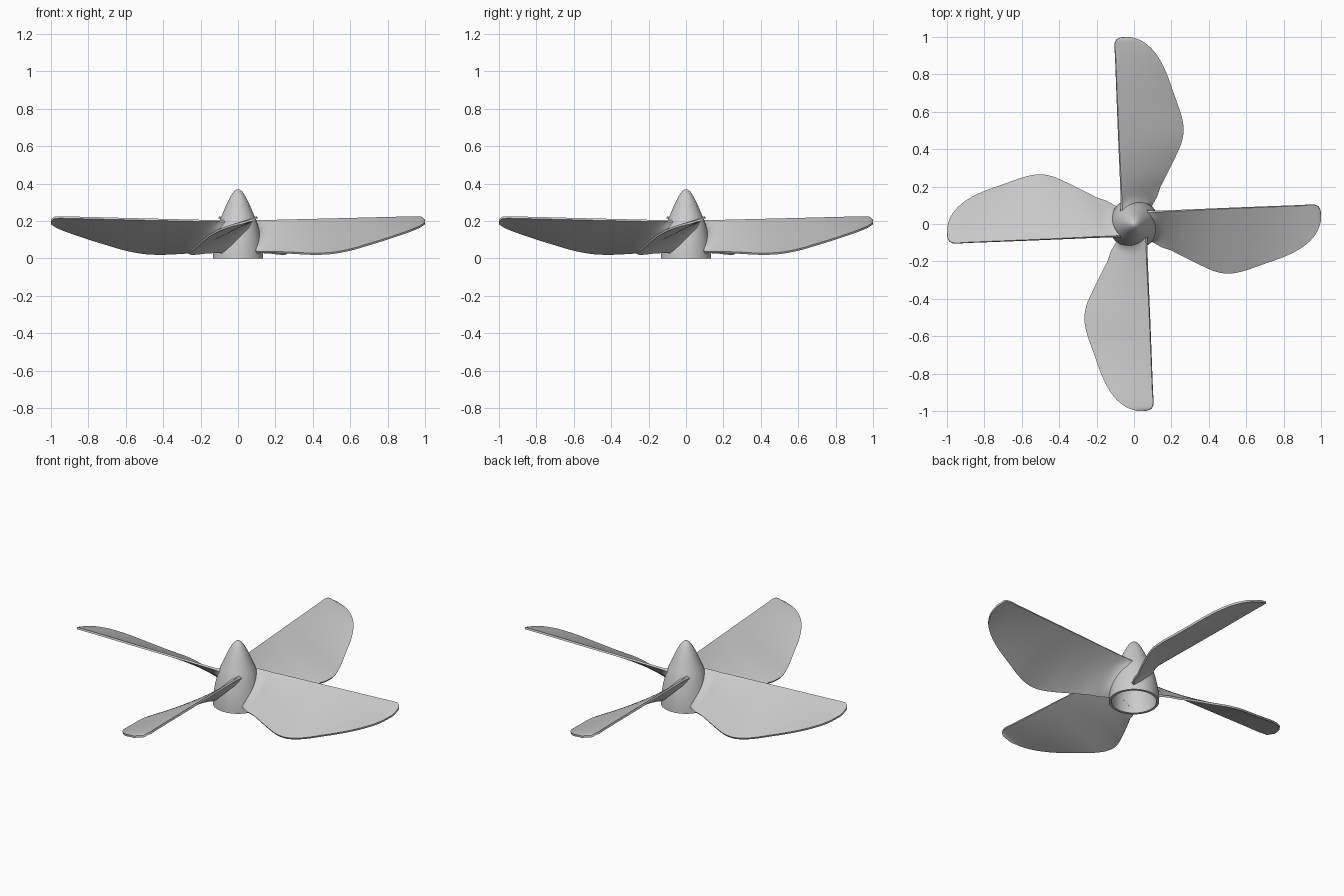
import bpy, bmesh, math
from mathutils import Matrix, Vector

if "Cube" in bpy.data.objects:
    bpy.data.objects.remove(bpy.data.objects["Cube"])


def curve(points, x):
    """Smooth interpolation through a short list of (x, value) points."""
    n = len(points)
    i = 0
    while i < n - 2 and x > points[i + 1][0]:
        i += 1

    def slope(k):
        a, b = points[max(k - 1, 0)], points[min(k + 1, n - 1)]
        return (b[1] - a[1]) / (b[0] - a[0])
    (x0, y0), (x1, y1) = points[i], points[i + 1]
    h = x1 - x0
    t = min(max((x - x0) / h, 0), 1)
    return (y0 * (2 * t**3 - 3 * t**2 + 1) + y1 * (3 * t**2 - 2 * t**3)
            + h * slope(i) * (t**3 - 2 * t**2 + t) + h * slope(i + 1) * (t**3 - t**2))


def finish(bm, name, angle):
    bmesh.ops.recalc_face_normals(bm, faces=bm.faces)
    mesh = bpy.data.meshes.new(name)
    bm.to_mesh(mesh)
    bm.free()
    ob = bpy.data.objects.new(name, mesh)
    bpy.context.collection.objects.link(ob)
    bpy.ops.object.select_all(action='DESELECT')
    ob.select_set(True)
    bpy.context.view_layer.objects.active = ob
    bpy.ops.object.shade_smooth_by_angle(angle=math.radians(angle))
    return ob


# Hub: hollow pointed spinner, open at the bottom
HUB = [(0, .135), (.05, .132), (.1, .125), (.15, .114), (.2, .099),
       (.25, .078), (.3, .056), (.34, .035), (.36, .02)]
WALL = .015
outer = [(curve(HUB, .36 * i / 24), .36 * i / 24) for i in range(25)]
outer += [(.011, .367), (0, .37)]
inner = [(curve(HUB, z) - WALL, z) for z in (.33 * i / 16 for i in range(17))] + [(0, .345)]
profile = inner[::-1] + outer
bm = bmesh.new()
verts = [bm.verts.new((r, 0, z)) for r, z in profile]
edges = [bm.edges.new(p) for p in zip(verts, verts[1:])]
bmesh.ops.spin(bm, geom=verts + edges, cent=(0, 0, 0), axis=(0, 0, 1),
               angle=math.tau, steps=64)
bmesh.ops.remove_doubles(bm, verts=bm.verts, dist=1e-5)
finish(bm, "hub", 40)

# Blade outline: y and z of the leading and trailing edges along the span
LEAD_Y = [(.1, .066), (.5, .084), (.9, .1), (.96, .103), (.985, .094), (.996, .078), (1, .055)]
TRAIL_Y = [(.1, -.085), (.14, -.105), (.25, -.165), (.4, -.238), (.45, -.256), (.5, -.263),
           (.55, -.258), (.6, -.245), (.7, -.21), (.8, -.174), (.87, -.141), (.93, -.1),
           (.97, -.055), (.99, -.015), (1, .02)]
LEAD_Z = [(.1, .2), (.5, .209), (.9, .219), (.96, .22), (.985, .216), (1, .2)]
TRAIL_Z = [(.1, .033), (.25, .031), (.4, .024), (.5, .028), (.6, .046), (.7, .075),
           (.8, .106), (.9, .14), (.97, .168), (1, .188)]
HALF = .0055
CHORD = 20
stations = [.1, .108, .116, .125, .135, .15, .17]
stations += [.2 + .02 * i for i in range(37)]
stations += [.94, .955, .97, .98, .987, .993, .997, 1]


def blade(name, angle):
    bm = bmesh.new()
    top, bottom = [], []
    for k, x in enumerate(stations):
        a = Vector((x, curve(LEAD_Y, x), curve(LEAD_Z, x)))
        b = Vector((x, curve(TRAIL_Y, x), curve(TRAIL_Z, x)))
        chord = (a - b).normalized()
        normal = Vector((0, -chord.z, chord.y))
        rows = ([], [])
        for j in range(CHORD + 1):
            p = a.lerp(b, j / CHORD)
            # root follows the hub wall
            root = math.sqrt(max((curve(HUB, p.z) - .009)**2 - p.y**2, 0))
            if x < .2:
                p.x = root + (.2 - root) * (x - .1) / .1
            # fillet flares the blade into the hub
            flare = .018 * max(0, 1 - (p.x - root) / .06)**2
            edge = min(1, .35 + 4 * min(j, CHORD - j) / CHORD)
            half = HALF + flare * edge
            rows[0].append(bm.verts.new(p + normal * half))
            rows[1].append(bm.verts.new(p - normal * half))
        top.append(rows[0])
        bottom.append(rows[1])
    # upper and lower skins, then the rim
    for grid in (top, bottom):
        for r0, r1 in zip(grid, grid[1:]):
            for j in range(CHORD):
                bm.faces.new((r0[j], r0[j + 1], r1[j + 1], r1[j]))

    def border(g):
        return (g[0] + [r[-1] for r in g[1:-1]] + g[-1][::-1]
                + [r[0] for r in g[-2:0:-1]])
    u, w = border(top), border(bottom)
    for i in range(len(u)):
        n = (i + 1) % len(u)
        bm.faces.new((u[i], u[n], w[n], w[i]))
    bm.transform(Matrix.Rotation(angle, 4, 'Z'))
    return finish(bm, name, 40)


# Four blades around the hub
for i in range(4):
    blade(f"blade_{i + 1}", i * math.pi / 2)
